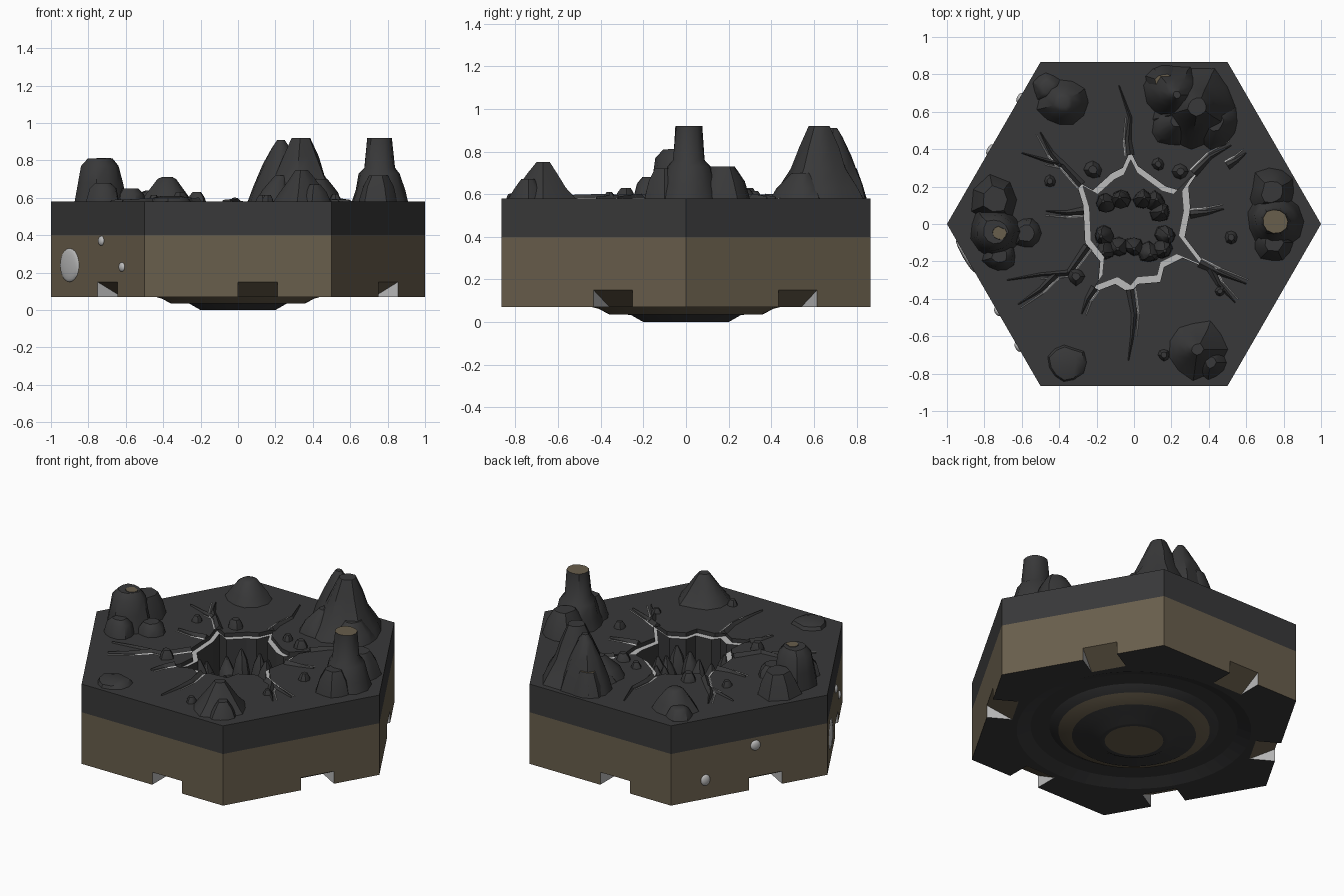
import bpy, bmesh, math, random
from mathutils import Vector

if "Cube" in bpy.data.objects:
    bpy.data.objects.remove(bpy.data.objects["Cube"])

random.seed(4)
TOP = 0.58


def material(name, col):
    m = bpy.data.materials.new(name)
    m.diffuse_color = (*col, 1)
    m.use_nodes = True
    m.node_tree.nodes["Principled BSDF"].inputs["Base Color"].default_value = m.diffuse_color
    return m


DARK = material("dark_rock", (0.04, 0.04, 0.041))
BROWN = material("brown_earth", (0.14, 0.112, 0.072))
LIGHT = material("pale_stone", (0.5, 0.5, 0.5))
MATS = [DARK, BROWN, LIGHT]


def finish(name, bm, smooth=None):
    bmesh.ops.recalc_face_normals(bm, faces=bm.faces)
    me = bpy.data.meshes.new(name)
    bm.to_mesh(me)
    bm.free()
    for m in MATS:
        me.materials.append(m)
    ob = bpy.data.objects.new(name, me)
    bpy.context.collection.objects.link(ob)
    if smooth:
        bpy.ops.object.select_all(action='DESELECT')
        ob.select_set(True)
        bpy.context.view_layer.objects.active = ob
        bpy.ops.object.shade_smooth_by_angle(angle=math.radians(smooth))
    return ob


def bridge(bm, rings, mats=None):
    n = len(rings[0])
    for k, (a, b) in enumerate(zip(rings, rings[1:])):
        for i in range(n):
            f = bm.faces.new((a[i], a[(i + 1) % n], b[(i + 1) % n], b[i]))
            f.material_index = mats[k] if mats else 0


def prism(bm, pts, z0, z1):
    rings = [[bm.verts.new((x, y, z)) for x, y in pts] for z in (z0, z1)]
    bridge(bm, rings)
    bm.faces.new(rings[0])
    bm.faces.new(rings[1])


def lathe(bm, prof, n, mats=None, caps=(0, 0)):
    rings = [[bm.verts.new((r * math.cos(i * math.tau / n), r * math.sin(i * math.tau / n), z))
              for i in range(n)] for r, z in prof]
    bridge(bm, rings, mats)
    for r, c in zip((rings[0], rings[-1]), caps):
        bm.faces.new(r).material_index = c


def cut(ob, bm, name):
    c = finish(name, bm)
    c.hide_render = True
    mod = ob.modifiers.new(name, 'BOOLEAN')
    mod.operation, mod.solver, mod.object = 'DIFFERENCE', 'EXACT', c
    bpy.context.view_layer.objects.active = ob
    bpy.ops.object.modifier_apply(modifier=name)
    bpy.data.objects.remove(c)


# hexagonal slab
bm = bmesh.new()
lathe(bm, [(1, 0.07), (1, 0.40), (1, TOP)], 6)
slab = finish("hex_slab", bm)

# wedge notches under each side and the round recess below
bm = bmesh.new()
for k in range(6):
    a = math.radians(30 + 60 * k)
    n, t = Vector((math.cos(a), math.sin(a), 0)), Vector((-math.sin(a), math.cos(a), 0))
    rings = [[bm.verts.new(n * r + t * s + Vector((0, 0, z)))
              for r, z in ((0.9, 0.168), (0.696, 0.059), (0.9, 0.059))] for s in (0, 0.21)]
    bridge(bm, rings)
    bm.faces.new(rings[0])
    bm.faces.new(rings[1])
lathe(bm, [(0.69, 0.05), (0.68, 0.07), (0.6, 0.1)], 48)
cut(slab, bm, "underside_cutter")

# central pit: shallow pale ledge, then deep hole
outline = [(.30, .08), (.29, .2), (.35, .29), (.24, .18), (.17, .20), (.02, .31), (-.02, .39),
           (-.06, .30), (-.12, .27), (-.22, .18), (-.31, .23), (-.27, .1), (-.26, -.1),
           (-.18, -.2), (-.19, -.31), (-.23, -.37), (-.1, -.32), (-.02, -.37), (.02, -.32),
           (.14, -.31), (.16, -.23), (.26, -.18), (.40, -.24), (.27, -.07)]
bm = bmesh.new()
prism(bm, outline, 0.555, 0.7)
cut(slab, bm, "ledge_cutter")
bm = bmesh.new()
prism(bm, [(x * 0.88, y * 0.88) for x, y in outline], 0.3, 0.7)
cut(slab, bm, "pit_cutter")

# slab colours by height and direction
for p in slab.data.polygons:
    c, n = p.center, p.normal
    a = math.atan2(n.y, n.x)
    p.material_index = 0
    if n.z > 0.9 and 0.54 < c.z < 0.57:
        p.material_index = 2
    elif abs(n.z) < 0.1 and c.z < 0.15 and math.cos(6 * a) > 0.5:
        p.material_index = 2
    elif c.z < 0.4 and c.xy.length > 0.67 and n.z > -0.95:
        p.material_index = 1

# stepped round foot
bm = bmesh.new()
lathe(bm, [(0.5, 0.105), (0.44, 0.07), (0.41, 0.062), (0.36, 0.036), (0.26, 0.034), (0.2, 0),
           (0.17, 0)], 40, [0, 1, 1, 0, 0, 0], (0, 1))
finish("round_foot", bm, 30)


# irregular rock: stacked rings of (z, radius, dx, dy)
def rock(name, x, y, rings, n=11, jit=0.13, cap=0, sy=1.0):
    bm = bmesh.new()
    wob = [1 + random.uniform(-jit, jit) for _ in range(n)]
    out = []
    for z, r, *d in rings:
        dx, dy = d if d else (0, 0)
        out.append([bm.verts.new((
            x + dx + r * wob[i] * random.uniform(.95, 1.05) * math.cos(i * math.tau / n),
            y + dy + r * sy * wob[i] * random.uniform(.95, 1.05) * math.sin(i * math.tau / n), z))
            for i in range(n)])
    bridge(bm, out)
    bm.faces.new(out[0])
    bm.faces.new(out[-1]).material_index = cap
    finish(name, bm, 40)


# large back mountain
rock("mountain_main", .34, .63, [(.57, .225), (.63, .19), (.72, .135), (.82, .095), (.92, .05)])
rock("mountain_second_peak", .23, .69, [(.57, .17), (.66, .14), (.78, .09), (.87, .045), (.91, .02)])
rock("mountain_bluff", .16, .76, [(.57, .1), (.64, .08), (.72, .045)], cap=1)
rock("mountain_lobe", .43, .55, [(.57, .14), (.63, .11), (.7, .05)])
rock("mountain_front_spur", .2, .52, [(.57, .1), (.64, .07), (.72, .03, .03, .03)])
# right pillar
rock("pillar", .755, .015, [(.57, .155), (.64, .13), (.73, .105), (.76, .08), (.92, .066)], cap=1, jit=.06)
rock("pillar_shoulder_back", .74, .17, [(.57, .13), (.66, .1), (.73, .06)])
rock("pillar_shoulder_front", .75, -.1, [(.57, .11), (.66, .085), (.72, .05)])
# left outcrop
rock("outcrop_main", -.74, -.04, [(.57, .14), (.68, .115), (.77, .1), (.81, .065)], jit=.08)
rock("outcrop_cap", -.72, -.05, [(.78, .05), (.813, .035)], cap=1)
rock("outcrop_back", -.74, .13, [(.57, .13), (.66, .1), (.72, .07)], n=7)
rock("outcrop_front", -.72, -.17, [(.57, .09), (.65, .07), (.68, .04)])
rock("outcrop_step", -.58, -.05, [(.57, .08), (.62, .07), (.65, .045)])
# small cones and boulders
rock("back_left_cone", -.38, .65, [(.57, .135), (.63, .1), (.7, .05), (.71, .03)])
rock("back_left_boulder", -.46, .73, [(.57, .08), (.63, .05), (.64, .03)])
rock("front_right_cone", .34, -.67, [(.57, .16), (.63, .11), (.7, .065), (.75, .03)])
rock("front_right_lobe", .41, -.74, [(.57, .09), (.63, .06), (.67, .03)])
rock("front_left_mound", -.36, -.74, [(.57, .1), (.6, .085), (.61, .05)])
for x, y, r in ((-.22, .29, .05), (-.45, .23, .035), (.13, .32, .035), (.25, .28, .045),
                (-.31, -.28, .05), (.52, -.07, .04), (.16, -.7, .035), (.46, -.36, .03)):
    rock("small_rock", x, y, [(.57, r), (.57 + r * .7, r * .8), (.58 + r, r * .45)], n=8)

# stone spikes in the pit
for x, y in ((-.15, .11), (-.07, .13), (.05, .13), (.11, .12), (.14, .06), (-.16, -.06),
             (-.15, -.14), (-.08, -.12), (0, -.12), (.08, -.15), (.15, -.13), (.17, -.06)):
    h = random.uniform(.46, .57)
    rock("pit_spike", x, y, [(.29, .055), (.38, .052), (h - .06, .035, x * .08, y * .08),
                             (h, .008, x * .1, y * .1)], n=8)


# tapered strip along a path
def strip(name, pts, w, h, mat, off=0.0, end=0.004):
    bm = bmesh.new()
    P = [Vector((x, y, TOP - 0.002)) for x, y in pts]
    rings = []
    for i, p in enumerate(P):
        d = (P[min(i + 1, len(P) - 1)] - P[max(i - 1, 0)]).normalized()
        s = Vector((-d.y, d.x, 0))
        k = w + (end - w) * i / (len(P) - 1)
        c = p + s * off
        rings.append([bm.verts.new(v) for v in
                      (c + s * k, c + Vector((0, 0, h * (k / w) ** .5 + .002)), c - s * k)])
    bridge(bm, rings, [mat] * len(P))
    for r in (rings[0], rings[-1]):
        bm.faces.new(r).material_index = mat
    finish(name, bm)


# cracks: dark ridges with a pale seam beside them
cracks = [[(-.02, .37), (-.03, .45), (-.02, .57), (-.08, .74)],
          [(.32, .27), (.41, .36), (.52, .42)],
          [(.3, .05), (.39, .06), (.48, .08)],
          [(.35, -.21), (.45, -.26), (.6, -.32)],
          [(.41, -.24), (.45, -.32), (.54, -.42)],
          [(-.02, -.35), (0, -.48), (-.01, -.6), (-.03, -.73)],
          [(-.21, -.34), (-.25, -.4), (-.28, -.48)],
          [(-.25, -.12), (-.35, -.26), (-.5, -.27), (-.68, -.3)],
          [(-.42, -.27), (-.5, -.35), (-.62, -.43)],
          [(-.27, .07), (-.36, .06), (-.47, .07)],
          [(-.28, .21), (-.38, .32), (-.47, .34), (-.6, .38)],
          [(-.39, .32), (-.44, .38), (-.5, .49)],
          [(.5, .31), (.55, .34), (.6, .38)]]
for c in cracks:
    strip("crack_ridge", c, .024, .022, 0)
    strip("crack_seam", c[:3], .01, .004, 2, off=.024)

# pale stones set into the left sides
for x, y, z, r, h in ((-.9, -.173, .24, .1, .09), (-.73, -.468, .37, .026, .026),
                      (-.62, -.658, .23, .028, .025), (-.61, .675, .19, .03, .035),
                      (-.77, .398, .35, .032, .032)):
    bm = bmesh.new()
    bmesh.ops.create_uvsphere(bm, u_segments=16, v_segments=10, radius=1)
    a = math.radians(150 if y > 0 else 210)
    n, t = Vector((math.cos(a), math.sin(a), 0)), Vector((-math.sin(a), math.cos(a), 0))
    for v in bm.verts:
        v.co = Vector((x, y, z)) + n * v.co.x * .015 + t * v.co.y * r + Vector((0, 0, v.co.z * h))
    for f in bm.faces:
        f.material_index = 2
    finish("side_stone", bm, 60)
